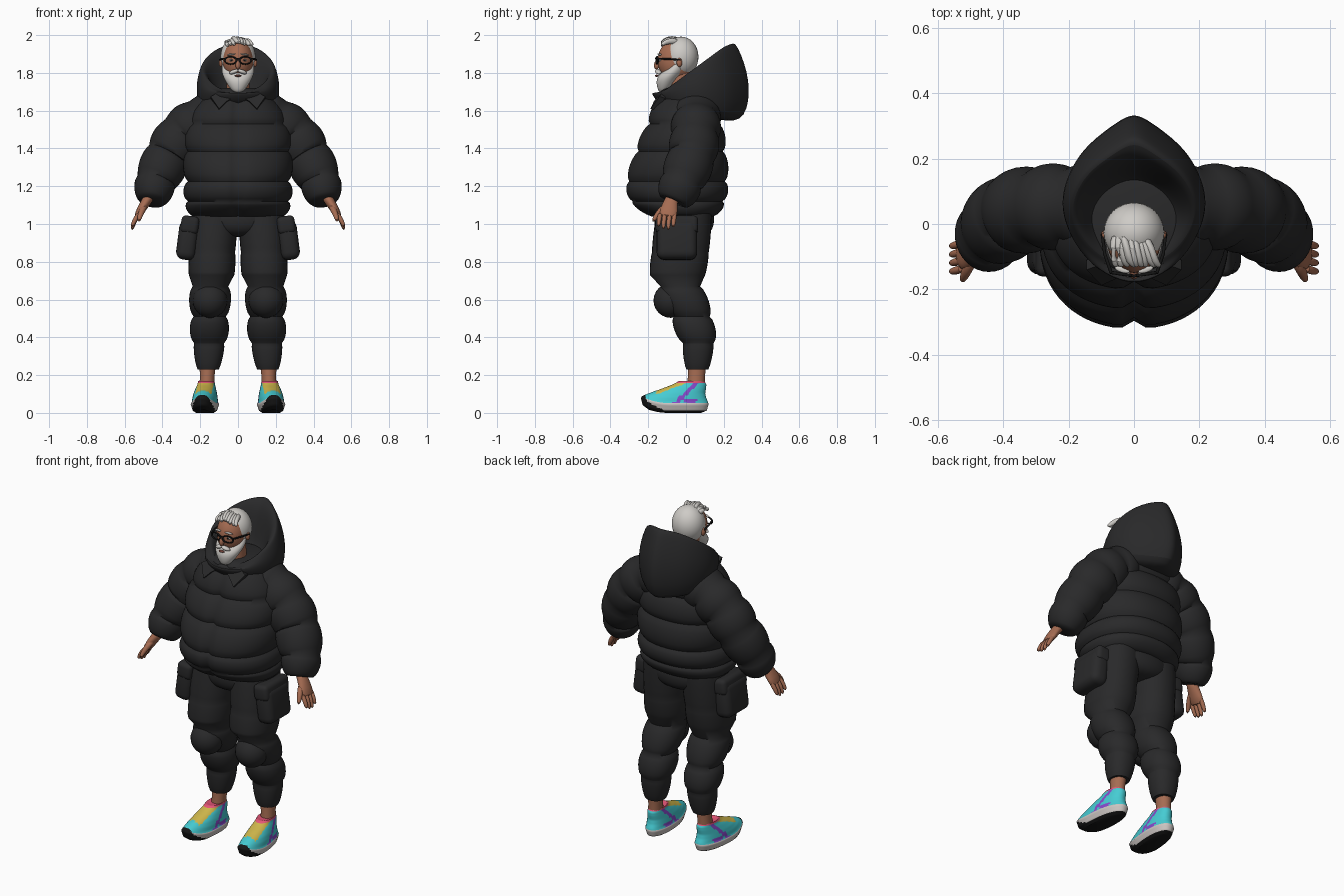
import bpy, bmesh, math, random
from mathutils import Vector

random.seed(4)
if "Cube" in bpy.data.objects:
    bpy.data.objects.remove(bpy.data.objects["Cube"])


def material(name, rgb):
    m = bpy.data.materials.new(name)
    m.use_nodes = True
    m.diffuse_color = (*rgb, 1)
    m.node_tree.nodes["Principled BSDF"].inputs["Base Color"].default_value = (*rgb, 1)
    return m


CLOTH = material("black cloth", (.022, .022, .023))
SKIN = material("warm skin", (.38, .15, .085))
HAIR = material("silver hair", (.62, .6, .57))
BLACK = material("glossy black", (.008, .008, .008))
LIPS = material("lips", (.25, .08, .06))
SOLE = material("pale sole", (.6, .56, .54))
CYAN = material("cyan", (.06, .6, .65))
YELLOW = material("yellow", (.62, .47, .07))
PURPLE = material("purple", (.24, .07, .6))
PINK = material("pink", (.85, .1, .2))


def finish(name, bm, mat, sub=0):
    bmesh.ops.recalc_face_normals(bm, faces=bm.faces)
    me = bpy.data.meshes.new(name)
    bm.to_mesh(me)
    bm.free()
    me.materials.append(mat)
    me.shade_smooth()
    me.set_sharp_from_angle(angle=math.radians(60))
    ob = bpy.data.objects.new(name, me)
    bpy.context.collection.objects.link(ob)
    if sub:
        mod = ob.modifiers.new("Smooth", 'SUBSURF')
        mod.levels = mod.render_levels = sub
    return ob


def puffed(rows, bulge, steps=8):
    """Fill in rings between seam rows, swelling outward between the seams."""
    out = [rows[0]]
    for a, b in zip(rows, rows[1:]):
        for i in range(1, steps + 1):
            t = i / steps
            row = [p + (q - p) * t for p, q in zip(a, b)]
            swell = bulge * max(0, math.sin(math.pi * t)) ** .6
            row[3] += swell
            row[4] += swell
            out.append(row)
    return out


def tube(name, rows, mat, seg=24, upright=False, power=2, sub=0):
    """Loft rings of (x, y, z, width, depth, optional tilt)."""
    bm = bmesh.new()
    centres = [Vector(r[:3]) for r in rows]
    rings = []
    for i, r in enumerate(rows):
        t = Vector((0, 0, 1))
        if not upright:
            t = (centres[min(i + 1, len(rows) - 1)] - centres[max(i - 1, 0)]).normalized()
        u = Vector((0, 1, 0)).cross(t).normalized()
        v = t.cross(u)
        tilt = r[5] if len(r) > 5 else 0
        ring = []
        for k in range(seg):
            a = 2 * math.pi * k / seg
            c, s = (math.copysign(abs(f) ** (2 / power), f) for f in (math.cos(a), math.sin(a)))
            ring.append(bm.verts.new(centres[i] + u * c * r[3] + v * s * r[4]
                                     + Vector((0, 0, tilt * s))))
        rings.append(ring)
    for a, b in zip(rings, rings[1:]):
        for k in range(seg):
            n = (k + 1) % seg
            bm.faces.new((a[k], a[n], b[n], b[k]))
    bm.faces.new(rings[0])
    bm.faces.new(rings[-1])
    return finish(name, bm, mat, sub)


def blob(name, loc, size, mat, rot=(0, 0, 0), seg=24):
    bm = bmesh.new()
    bmesh.ops.create_uvsphere(bm, u_segments=seg, v_segments=seg // 2, radius=1)
    bmesh.ops.scale(bm, vec=size, verts=bm.verts)
    ob = finish(name, bm, mat)
    ob.location, ob.rotation_euler = loc, rot


def soft_box(name, loc, size, mat, rot, bevel):
    bm = bmesh.new()
    bmesh.ops.create_cube(bm, size=1)
    bmesh.ops.scale(bm, vec=size, verts=bm.verts)
    bmesh.ops.bevel(bm, geom=bm.edges[:], offset=bevel, segments=4, profile=.5, affect='EDGES')
    ob = finish(name, bm, mat)
    ob.location, ob.rotation_euler = loc, rot


# Quilted jacket body with a zip groove down the front
jacket = tube("jacket_body", puffed([
    (0, -.02, 1.04, .235, .165), (0, -.047, 1.12, .265, .24), (0, -.05, 1.225, .265, .255),
    (0, -.03, 1.385, .268, .225), (0, -.01, 1.53, .25, .185), (0, .01, 1.67, .17, .145),
    (0, .01, 1.72, .12, .115)], .024), CLOTH, seg=64, upright=True, power=2.2)
for v in jacket.data.vertices:
    if v.co.y < 0:
        v.co.y += .025 * math.exp(-(v.co.x / .025) ** 2)

# Hood: outer shell, rim, then back down the inside, with a ridge at the back
hood = tube("hood", [(0, .03, 1.58, .17, .16, -.035), (0, .06, 1.61, .21, .24, -.07),
                     (0, .07, 1.73, .228, .255, .03), (0, .05, 1.815, .205, .2, .135),
                     (0, .045, 1.83, .19, .18, .135), (0, .035, 1.805, .165, .155, .115),
                     (0, .03, 1.72, .135, .125, .03), (0, .02, 1.67, .1, .1, 0)],
            CLOTH, upright=True, power=1.8, sub=2)
for v in hood.data.vertices:
    if v.co.y > .2:
        v.co.y += .03 * max(0, 1 - abs(v.co.x) / .08)

# Trouser seat
tube("trouser_seat", [(0, -.01, 1.1, .22, .15), (0, -.01, 1.02, .25, .165),
                      (0, -.01, .96, .2, .15), (0, -.01, .93, .1, .1)],
     CLOTH, upright=True, sub=2)

for s, side in ((1, "left"), (-1, "right")):
    # Sleeve
    tube(side + "_sleeve", puffed([
        (s * .1, .05, 1.585, .1, .11), (s * .2, .055, 1.55, .115, .115),
        (s * .295, .05, 1.475, .12, .115), (s * .37, .035, 1.36, .115, .115),
        (s * .437, -.02, 1.225, .1, .105), (s * .457, -.065, 1.12, .07, .08)], .018),
        CLOTH, seg=32)
    # Collar flap
    bm = bmesh.new()
    flap = [(.02, -.15, 1.675), (.06, -.17, 1.65), (.1, -.188, 1.61),
            (.145, -.14, 1.675), (.09, -.12, 1.705)]
    face = bm.faces.new([bm.verts.new((s * x, y, z)) for x, y, z in flap])
    ext = bmesh.ops.extrude_face_region(bm, geom=[face])
    bmesh.ops.translate(bm, vec=(0, .03, -.01),
                        verts=[g for g in ext["geom"] if isinstance(g, bmesh.types.BMVert)])
    finish(side + "_collar_flap", bm, CLOTH)

    # Trouser leg, padded knee and cargo pocket
    leg = puffed([(s * .125, -.01, 1.06, .12, .145), (s * .136, -.03, .85, .12, .15),
                  (s * .14, -.045, .73, .12, .146)], .004)
    leg += puffed([(s * .146, -.03, .67, .094, .105), (s * .15, .03, .51, .085, .095),
                   (s * .153, .065, .37, .08, .082)], .021)
    leg += puffed([(s * .153, .065, .365, .08, .08), (s * .158, .06, .23, .056, .058)], .007)
    tube(side + "_trouser_leg", leg, CLOTH, seg=32, upright=True, power=2.2)
    blob(side + "_knee_pad", (s * .148, -.08, .595), (.092, .092, .092), CLOTH, (.25, 0, 0))
    soft_box(side + "_pocket", (s * .267, -.048, .915), (.105, .215, .21), CLOTH,
             (0, -s * .13, 0), .04)
    soft_box(side + "_pocket_flap", (s * .255, -.048, .995), (.095, .225, .095), CLOTH,
             (0, -s * .13, 0), .025)

    # Ankle and shoe
    tube(side + "_ankle", [(s * .167, .05, .1, .042, .05), (s * .163, .055, .19, .038, .045),
                           (s * .16, .06, .27, .045, .048)], SKIN, upright=True)
    shoe = tube(side + "_shoe", puffed([
        (0, -.06, 0, .045, .14), (0, -.06, .012, .062, .17), (0, -.06, .045, .073, .18),
        (0, -.058, .058, .067, .175), (0, -.05, .08, .065, .157), (0, -.034, .105, .06, .136),
        (0, -.005, .132, .052, .112), (0, .018, .15, .046, .09), (0, .03, .168, .043, .068),
        (0, .038, .163, .03, .05)], 0, 4), CYAN, seg=64, upright=True, power=2.2)
    for m in (SOLE, BLACK, YELLOW, PURPLE, PINK):
        shoe.data.materials.append(m)
    for f in shoe.data.polygons:
        x, y, z = f.center
        if z < .012 + .3 * max(0, -y - .12) or (y < -.215 and z < .07):
            f.material_index = 2
        elif z < .05:
            f.material_index = 1
        elif z > .158:
            f.material_index = 5
        elif -.16 < y < .005 and abs(x) < .043 and f.normal.z > .25:
            f.material_index = 3
        elif abs(y + .06 - (z - .05)) < .016 or (abs(y - .02) < .03 and z < .075):
            f.material_index = 4
    for v in shoe.data.vertices:
        v.co.z += .034 * max(0, (-v.co.y - .09) / .15) ** 2
    shoe.location = (s * .17, 0, 0)
    shoe.rotation_euler = (0, 0, s * .09)

    # Hand
    tube(side + "_palm", [(s * .46, -.068, 1.16, .03, .034), (s * .488, -.08, 1.115, .026, .036),
                          (s * .514, -.092, 1.075, .024, .05), (s * .538, -.098, 1.03, .017, .048)],
         SKIN, seg=16, sub=1)
    for i, drop in enumerate((.985, .97, .966, .982)):
        y = -.136 + i * .026
        tube(f"{side}_finger_{i + 1}", [
            (s * .522, y, 1.06, .014, .014), (s * .55, y - .008, 1.015, .013, .013),
            (s * .562, y - .01, drop, .009, .009)], SKIN, seg=10, sub=1)
    tube(side + "_thumb", [(s * .49, -.1, 1.1, .019, .019), (s * .515, -.148, 1.06, .017, .017),
                           (s * .527, -.177, 1.01, .01, .01)], SKIN, seg=10, sub=1)

    # Ear, eye, brow, moustache half and spectacles
    blob(side + "_ear", (s * .09, -.035, 1.855), (.012, .015, .024), SKIN, seg=16)
    blob(side + "_eye", (s * .034, -.137, 1.867), (.013, .008, .006), HAIR, seg=16)
    blob(side + "_pupil", (s * .034, -.144, 1.867), (.006, .003, .005), BLACK, seg=12)
    blob(side + "_brow", (s * .036, -.14, 1.898), (.024, .009, .005), HAIR, (0, s * .12, s * .3), 16)
    blob(side + "_moustache", (s * .022, -.147, 1.806), (.027, .016, .011), HAIR,
         (0, s * .35, s * .3), 16)
    bpy.ops.mesh.primitive_torus_add(major_radius=.029, minor_radius=.005, major_segments=28,
                                     minor_segments=8, location=(s * .039, -.153, 1.866),
                                     rotation=(math.pi / 2, 0, s * .15))
    rim = bpy.context.object
    rim.name = side + "_spectacle_rim"
    rim.scale = (1.1, .68, 1)
    rim.data.materials.append(BLACK)
    rim.data.shade_smooth()
    tube(side + "_spectacle_arm", [(s * .07, -.15, 1.875, .005, .005),
                                   (s * .09, -.09, 1.874, .005, .005),
                                   (s * .097, -.03, 1.868, .005, .005)], BLACK, seg=8)

# Head, hair and beard
tube("neck", [(0, -.02, 1.62, .065, .075), (0, -.03, 1.8, .058, .06)], SKIN, upright=True)
blob("head", (0, -.05, 1.865), (.082, .1, .115), SKIN, seg=32)
blob("nose", (0, -.152, 1.845), (.014, .017, .027), SKIN, (-.25, 0, 0), 16)
blob("mouth", (0, -.155, 1.785), (.018, .009, .006), LIPS, seg=16)
blob("hair_cap", (0, -.026, 1.885), (.093, .092, .107), HAIR, seg=32)
tube("beard", [(0, -.125, 1.695, .02, .016), (0, -.115, 1.72, .045, .038),
               (0, -.1, 1.765, .073, .06), (0, -.07, 1.8, .086, .066),
               (0, -.05, 1.83, .088, .05), (0, -.045, 1.87, .08, .03)],
     HAIR, upright=True, sub=2)
tube("spectacle_bridge", [(-.014, -.156, 1.873, .004, .004), (0, -.16, 1.876, .004, .004),
                          (.014, -.156, 1.873, .004, .004)], BLACK, seg=8)
# Swept fringe of uneven overlapping locks
for i in range(9):
    x = -.06 + i * .015
    lift = .016 * (1 - (x / .07) ** 2) + random.uniform(-.005, .004)
    sweep = random.uniform(.005, .025)
    tube(f"hair_lock_{i + 1}", [
        (x * .8 - sweep, -.03, 1.955 + lift, .014, .012), (x - .006, -.075, 1.964 + lift, .018, .014),
        (x, -.112, 1.956 + lift, .016, .014), (x + sweep, -.132, 1.938 + lift, .007, .008)],
        HAIR, seg=10, sub=1)
